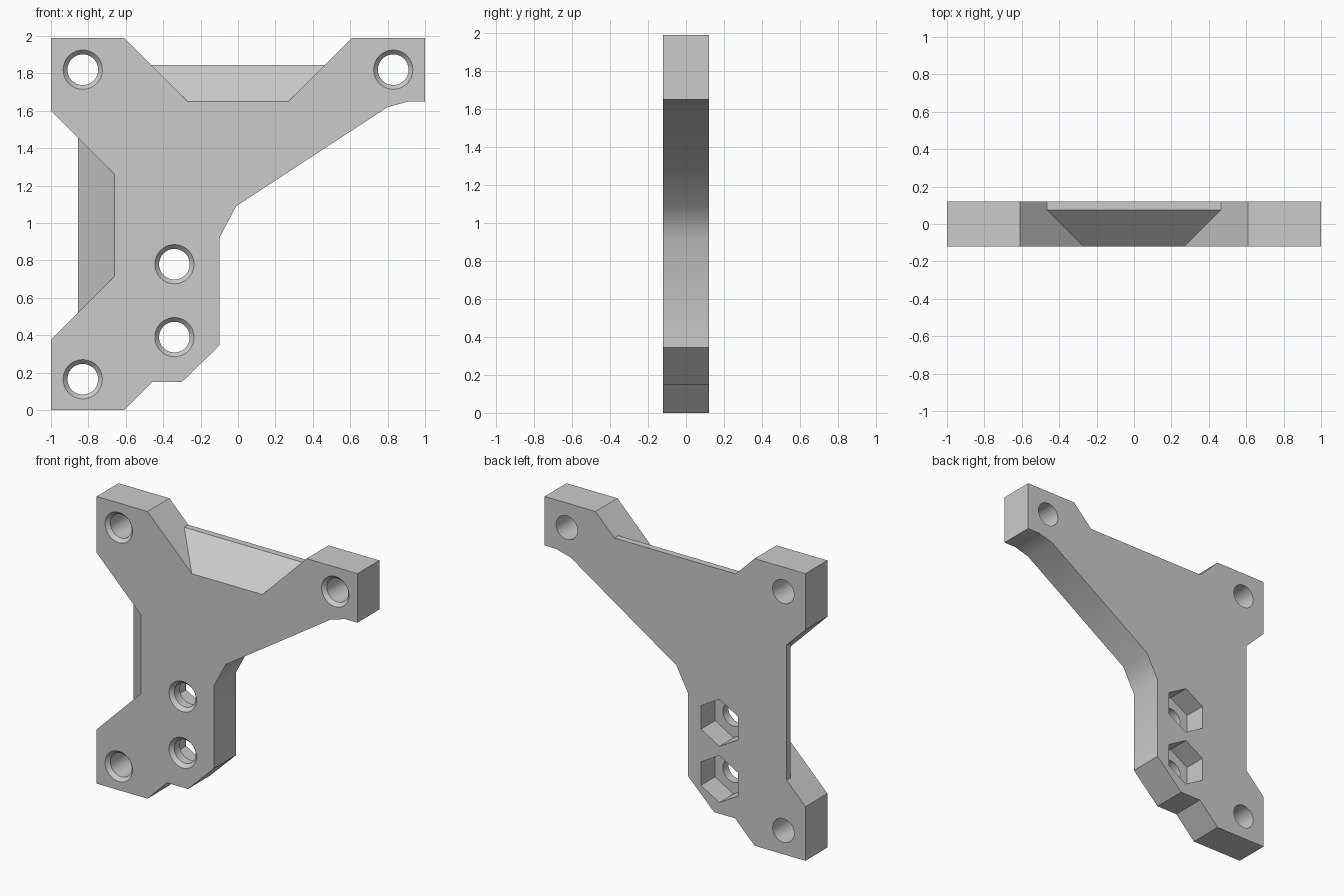
import bpy, bmesh
from math import radians, sin, cos, pi

cube = bpy.data.objects.get("Cube")
if cube:
    bpy.data.objects.remove(cube, do_unlink=True)

HALF = 0.12          # half thickness of the plate
LIP = 0.075          # depth at which the sloped ledges end
LEDGE = HALF + LIP   # ledges slope at 45 degrees

grey = bpy.data.materials.new("plain grey")
grey.use_nodes = True
color = (0.6, 0.6, 0.6, 1)
grey.diffuse_color = color
grey.node_tree.nodes["Principled BSDF"].inputs["Base Color"].default_value = color


def make_object(name, bm):
    bmesh.ops.recalc_face_normals(bm, faces=bm.faces)
    mesh = bpy.data.meshes.new(name)
    bm.to_mesh(mesh)
    bm.free()
    mesh.materials.append(grey)
    obj = bpy.data.objects.new(name, mesh)
    bpy.context.collection.objects.link(obj)
    return obj


def add_lathe(bm, x, z, rings, sides, turn=0.0):
    """Closed round or polygonal plug along y, from (y, radius) rings."""
    loops = []
    for y, r in rings:
        angles = [turn + 2 * pi * i / sides for i in range(sides)]
        loops.append([bm.verts.new((x + r * cos(a), y, z + r * sin(a))) for a in angles])
    for a, b in zip(loops, loops[1:]):
        for i in range(sides):
            j = (i + 1) % sides
            bm.faces.new((a[i], a[j], b[j], b[i]))
    bm.faces.new(loops[0])
    bm.faces.new(loops[-1])


# Front outline; a third value marks the way the ledge grows behind a notch
up, out = (1, 1), (-1, 1)
outline = [
    (-1, 0), (-0.61, 0), (-0.46, 0.15), (-0.3, 0.15), (-0.1, 0.345),
    (-0.1, 0.92), (-0.01, 1.09), (0.8, 1.62), (0.91, 1.65), (1, 1.65),
    (1, 1.99), (0.61, 1.99), (0.27, 1.65, (1, 1)), (-0.27, 1.65, (-1, 1)),
    (-0.61, 1.99), (-1, 1.99), (-1, 1.6), (-0.66, 1.26, (-1, 1)),
    (-0.66, 0.715, (-1, -1)), (-1, 0.375),
]

# Plate: each outline point gives a front-to-back chain of vertices
bm = bmesh.new()
chains = []
for x, z, *grow in outline:
    chain = [bm.verts.new((x, -HALF, z))]
    if grow:
        x, z = x + LEDGE * grow[0][0], z + LEDGE * grow[0][1]
        chain.append(bm.verts.new((x, LIP, z)))
    chain.append(bm.verts.new((x, HALF, z)))
    chains.append(chain)
for a, b in zip(chains, chains[1:] + chains[:1]):
    if len(a) == len(b) == 3:      # sloped ledge and its lip
        for k in range(2):
            bm.faces.new((a[k], b[k], b[k + 1], a[k + 1]))
    else:                          # straight wall
        bm.faces.new(a + b[::-1])
bm.faces.new([c[0] for c in chains])
bm.faces.new([c[-1] for c in chains])
plate = make_object("mounting_plate", bm)

# Countersunk bolt holes and hexagonal nut pockets
corner_holes = [(-0.83, 1.82), (0.83, 1.82), (-0.83, 0.165)]
middle_holes = [(-0.34, 0.78), (-0.34, 0.39)]
bores, pockets = bmesh.new(), bmesh.new()
for x, z in corner_holes + middle_holes:
    add_lathe(bores, x, z, [(-0.13, 0.114), (-0.095, 0.082), (0.15, 0.082)], 48)
for x, z in middle_holes:
    add_lathe(pockets, x, z, [(-0.035, 0.163), (0.15, 0.163)], 6, pi / 2)

bpy.context.view_layer.objects.active = plate
for name, cutter_bm in (("nut_pocket_cutter", pockets), ("bolt_hole_cutter", bores)):
    cutter = make_object(name, cutter_bm)
    cutter.hide_render = True
    mod = plate.modifiers.new(name, "BOOLEAN")
    mod.operation = "DIFFERENCE"
    mod.solver = "EXACT"
    mod.object = cutter
    bpy.ops.object.modifier_apply(modifier=mod.name)
    bpy.data.objects.remove(cutter, do_unlink=True)

# Smooth the bores and shallow bends, keep the hard edges
bpy.ops.object.select_all(action="DESELECT")
plate.select_set(True)
bpy.ops.object.shade_smooth_by_angle(angle=radians(30))
